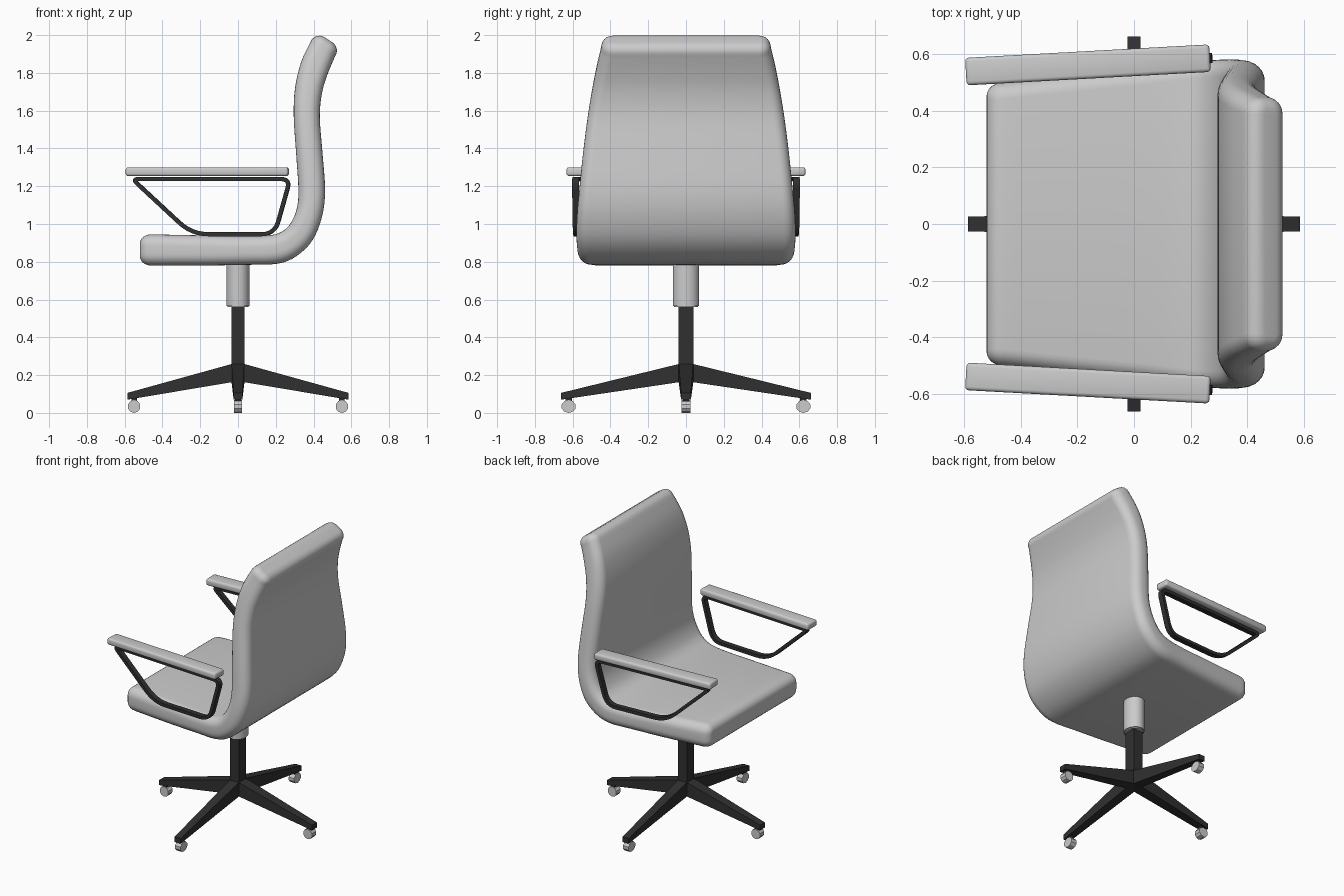
import bpy, bmesh, math
from mathutils import Vector, Matrix

if "Cube" in bpy.data.objects:
    bpy.data.objects.remove(bpy.data.objects["Cube"])

black = bpy.data.materials.new("black_metal")
black.diffuse_color = (0.03, 0.03, 0.03, 1)
black.use_nodes = True
black.node_tree.nodes["Principled BSDF"].inputs["Base Color"].default_value = black.diffuse_color


def finish(name, bm, mat=None, smooth=None):
    bmesh.ops.recalc_face_normals(bm, faces=bm.faces)
    me = bpy.data.meshes.new(name)
    bm.to_mesh(me)
    bm.free()
    ob = bpy.data.objects.new(name, me)
    bpy.context.collection.objects.link(ob)
    if mat:
        me.materials.append(mat)
    if smooth:
        bpy.ops.object.select_all(action='DESELECT')
        ob.select_set(True)
        bpy.context.view_layer.objects.active = ob
        bpy.ops.object.shade_smooth_by_angle(angle=math.radians(smooth))
    return ob


def loft(bm, rings, closed=False):
    loops = [[bm.verts.new(p) for p in r] for r in rings]
    n = len(loops[0])
    for i in range(len(loops) - (0 if closed else 1)):
        a, b = loops[i], loops[(i + 1) % len(loops)]
        for j in range(n):
            bm.faces.new((a[j], a[(j + 1) % n], b[(j + 1) % n], b[j]))
    if not closed:
        bm.faces.new(loops[0])
        bm.faces.new(loops[-1])


# Seat shell stations: inner x, z, outer x, z, half width
stations = [
    (-0.46, 0.945, -0.46, 0.780, 0.500), (-0.20, 0.940, -0.20, 0.780, 0.528),
    (0.05, 0.936, 0.05, 0.784, 0.553), (0.18, 0.942, 0.21, 0.790, 0.570),
    (0.245, 0.968, 0.31, 0.830, 0.577), (0.285, 1.015, 0.395, 0.915, 0.580),
    (0.312, 1.085, 0.445, 1.040, 0.576), (0.320, 1.180, 0.461, 1.180, 0.565),
    (0.308, 1.370, 0.447, 1.380, 0.545), (0.295, 1.570, 0.433, 1.570, 0.520),
    (0.302, 1.720, 0.446, 1.700, 0.497), (0.335, 1.860, 0.477, 1.800, 0.473),
    (0.390, 1.975, 0.515, 1.890, 0.448)]


def interpolate(pts, steps):
    out = []
    for i in range(len(pts) - 1):
        p0, p1, p2, p3 = (pts[min(max(k, 0), len(pts) - 1)] for k in range(i - 1, i + 3))
        for s in range(steps):
            t = s / steps
            out.append([0.5 * (2 * b + (c - a) * t + (2 * a - 5 * b + 4 * c - d) * t * t
                               + (3 * b - a - 3 * c + d) * t ** 3)
                        for a, b, c, d in zip(p0, p1, p2, p3)])
    return out + [list(pts[-1])]


def shell_ring(st, radius, inset=0.0, push=0.0):
    inner, outer = Vector((st[0], 0, st[1])), Vector((st[2], 0, st[3]))
    mid, d = (inner + outer) / 2, (outer - inner).normalized()
    ht, hw, r = (outer - inner).length / 2 - inset, st[4] - inset, radius - inset
    mid += Vector((-d.z, 0, d.x)) * push
    ring = []
    for q, (sy, sd) in enumerate(((1, 1), (-1, 1), (-1, -1), (1, -1))):
        for k in range(7):
            a = math.pi / 2 * (q + k / 6)
            ring.append(mid + Vector((0, sy * (hw - r) + r * math.cos(a), 0))
                        + d * (sd * (ht - r) + r * math.sin(a)))
    return ring


R, CAP = 0.06, 0.05
path = interpolate(stations, 4)
caps = [(CAP * (1 - math.cos(a)), CAP * math.sin(a))
        for a in (math.pi / 2 * k / 6 for k in range(1, 7))]
rings = [shell_ring(path[0], R, i, -p * 1.2) for i, p in reversed(caps)]
rings += [shell_ring(s, R) for s in path]
rings += [shell_ring(path[-1], R, i, p) for i, p in caps]
bm = bmesh.new()
loft(bm, rings)
finish("seat_shell", bm, smooth=40)


# Armrests: padded top over a closed flat-bar loop
def rounded_loop(corners):
    out = []
    n = len(corners)
    for i, (x, z, r) in enumerate(corners):
        c = Vector((x, z))
        a = c + (Vector(corners[i - 1][:2]) - c).normalized() * r
        b = c + (Vector(corners[(i + 1) % n][:2]) - c).normalized() * r
        for k in range(7):
            t = k / 6
            out.append(a * (1 - t) ** 2 + c * 2 * t * (1 - t) + b * t * t)
    return out


loop = rounded_loop([(-0.56, 1.238, 0.035), (0.277, 1.238, 0.05),
                     (0.195, 0.946, 0.07), (-0.245, 0.946, 0.09)])
for side, label in ((1, "back"), (-1, "front")):
    place = Matrix.Translation((-0.1625, side * 0.561, 0)) @ Matrix.Rotation(side * 0.055, 4, 'Z')
    bm = bmesh.new()
    bmesh.ops.create_cube(bm, size=1, matrix=Matrix.Translation((0, 0, 1.277))
                          @ Matrix.Diagonal((0.862, 0.097, 0.046, 1)))
    bmesh.ops.bevel(bm, geom=bm.edges[:], offset=0.013, segments=3, profile=0.5, affect='EDGES')
    bm.transform(place)
    finish("armrest_pad_" + label, bm, smooth=40)

    bm = bmesh.new()
    rings = []
    for i, p in enumerate(loop):
        t = (loop[(i + 1) % len(loop)] - loop[i - 1]).normalized()
        nrm = Vector((-t.y, t.x)) * 0.011
        rings.append([(p.x + 0.1625 + s * nrm.x, y, p.y + s * nrm.y)
                      for s, y in ((1, 0.018), (1, -0.018), (-1, -0.018), (-1, 0.018))])
    loft(bm, rings, closed=True)
    bm.transform(place)
    finish("armrest_frame_" + label, bm, black, 40)

# Base: everything is slightly stretched front to back
STRETCH = Matrix.Diagonal((1, 1.13, 1, 1))

bm = bmesh.new()
bmesh.ops.create_cone(bm, cap_ends=True, segments=32, radius1=0.062, radius2=0.062, depth=0.26,
                      matrix=Matrix.Translation((0, 0, 0.69)))
bmesh.ops.bevel(bm, geom=[e for e in bm.edges if all(v.co.z < 0.6 for v in e.verts)],
                offset=0.006, segments=2, affect='EDGES')
bm.transform(STRETCH)
finish("column_sleeve", bm, smooth=40)

bm = bmesh.new()
bmesh.ops.create_cube(bm, size=1, matrix=Matrix.Translation((0, 0, 0.375))
                      @ Matrix.Diagonal((0.07, 0.07, 0.41, 1)))
bm.transform(STRETCH)
finish("column_post", bm, black)

# Four tapered legs, each with a caster stem and wheel
for i in range(4):
    turn = STRETCH @ Matrix.Rotation(i * math.pi / 2, 4, 'Z')
    bm = bmesh.new()
    loft(bm, [[(x, -w, lo), (x, w, lo), (x, w, hi), (x, -w, hi)]
              for x, w, lo, hi in ((0.0, 0.035, 0.168, 0.268), (0.585, 0.023, 0.07, 0.106))])
    bm.transform(turn)
    finish(f"leg_{i + 1}", bm, black)

    bm = bmesh.new()
    bmesh.ops.create_cube(bm, size=1, matrix=Matrix.Translation((0.55, 0, 0.062))
                          @ Matrix.Diagonal((0.03, 0.03, 0.04, 1)))
    bm.transform(turn)
    finish(f"caster_stem_{i + 1}", bm, black)

    bm = bmesh.new()
    bmesh.ops.create_cone(bm, cap_ends=True, segments=10, radius1=0.034, radius2=0.034, depth=0.042,
                          matrix=Matrix.Translation((0.55, 0, 0.034))
                          @ Matrix.Rotation(math.pi / 2, 4, 'X'))
    bm.transform(turn)
    finish(f"caster_wheel_{i + 1}", bm)
